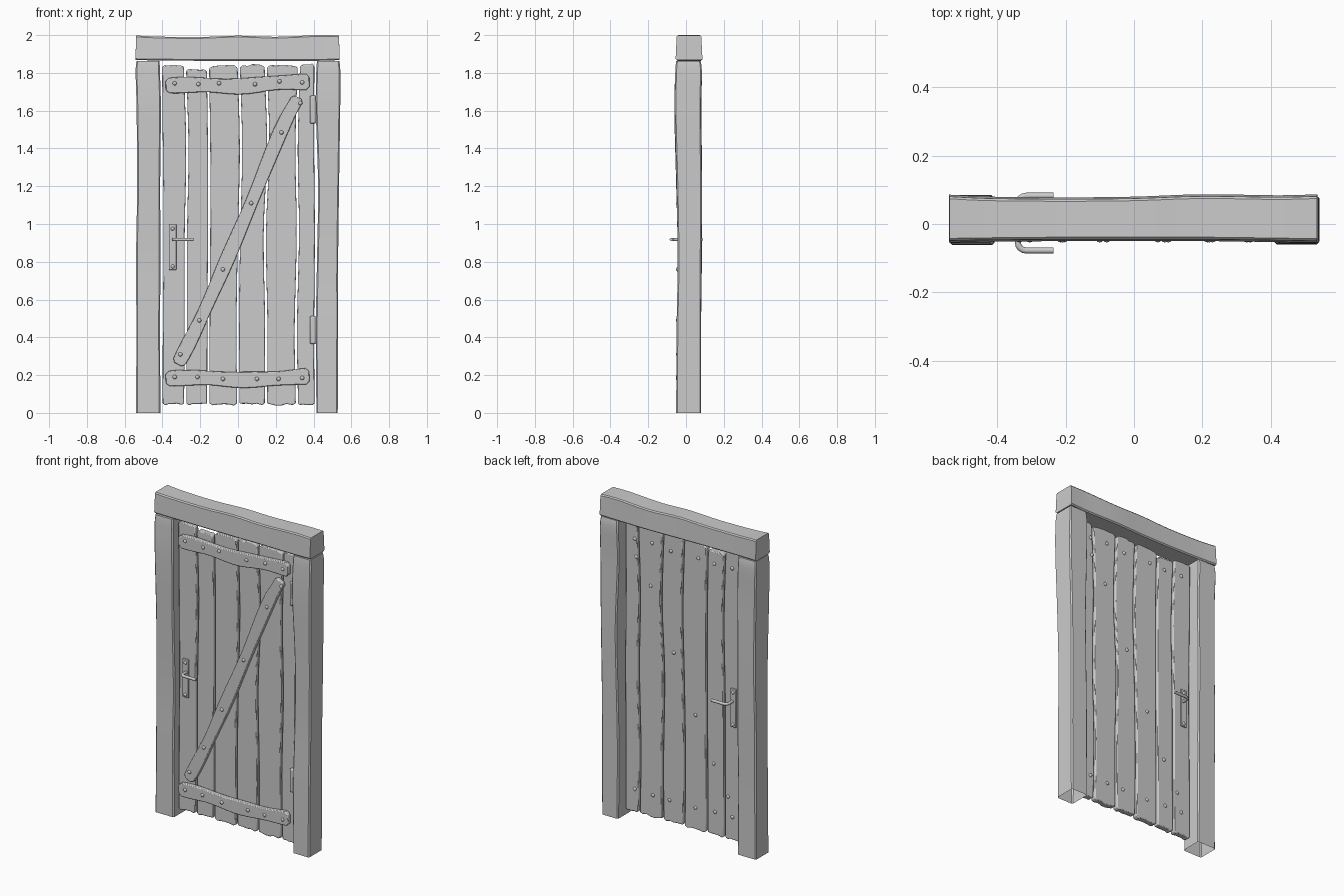
import bpy, bmesh, random
from math import sin, cos, pi
from mathutils import Vector, Matrix

if "Cube" in bpy.data.objects:
    bpy.data.objects.remove(bpy.data.objects["Cube"])

random.seed(4)
BACK, FRONT, BRACE = 0.02, -0.017, -0.045   # y of plank back, plank front, brace front


def finish(name, bm, bevel=0, angle=35):
    bmesh.ops.recalc_face_normals(bm, faces=bm.faces)
    me = bpy.data.meshes.new(name)
    bm.to_mesh(me)
    bm.free()
    ob = bpy.data.objects.new(name, me)
    bpy.context.collection.objects.link(ob)
    bpy.ops.object.select_all(action='DESELECT')
    ob.select_set(True)
    bpy.context.view_layer.objects.active = ob
    if bevel:
        m = ob.modifiers.new("bevel", 'BEVEL')
        m.width, m.segments, m.limit_method, m.angle_limit = bevel, 2, 'ANGLE', 0.8
    bpy.ops.object.shade_smooth_by_angle(angle=angle * pi / 180)
    return ob


def smooth_path(pts, n=4):
    """Catmull-Rom through tuples of any length."""
    out = []
    for i in range(len(pts) - 1):
        p = [pts[max(i - 1, 0)], pts[i], pts[i + 1], pts[min(i + 2, len(pts) - 1)]]
        for k in range(n):
            t = k / n
            out.append(tuple(0.5 * (2 * b + (c - a) * t + (2 * a - 5 * b + 4 * c - d) * t * t
                       + (3 * b - a - 3 * c + d) * t ** 3) for a, b, c, d in zip(*p)))
    return out + [pts[-1]]


def beam(name, stations, place, cap_start, c=0.007):
    """Chamfered beam lofted through (along, a0, a1, b0, b1) stations."""
    bm = bmesh.new()
    rings = []
    for s, a0, a1, b0, b1 in smooth_path(stations):
        sec = [(a0 + c, b0), (a1 - c, b0), (a1, b0 + c), (a1, b1 - c),
               (a1 - c, b1), (a0 + c, b1), (a0, b1 - c), (a0, b0 + c)]
        rings.append([bm.verts.new(place(s, a, b)) for a, b in sec])
    for r, q in zip(rings, rings[1:]):
        for i in range(8):
            bm.faces.new((r[i], r[(i + 1) % 8], q[(i + 1) % 8], q[i]))
    bm.faces.new(rings[-1])
    if cap_start:
        bm.faces.new(rings[0])
    return finish(name, bm)


def slab(name, outline, y0, y1, bevel):
    """Front-view outline extruded in depth."""
    bm = bmesh.new()
    f = bm.faces.new([bm.verts.new((x, y0, z)) for x, z in outline])
    g = bmesh.ops.extrude_face_region(bm, geom=[f])["geom"]
    bmesh.ops.translate(bm, vec=(0, y1 - y0, 0),
                        verts=[v for v in g if isinstance(v, bmesh.types.BMVert)])
    return finish(name, bm, bevel)


# Frame posts, open underneath
upright = lambda s, a, b: (a, b, s)
beam("left_post", [(0, -.54, -.41, -.05, .08), (.45, -.538, -.413, -.047, .08),
                   (.8, -.54, -.41, -.043, .084), (1.2, -.534, -.412, -.052, .085),
                   (1.6, -.537, -.408, -.062, .082), (1.8, -.542, -.413, -.057, .084),
                   (1.862, -.538, -.415, -.052, .078)], upright, False)
beam("right_post", [(0, .415, .528, -.052, .08), (.45, .412, .53, -.05, .08),
                    (.8, .418, .53, -.044, .082), (1.2, .424, .535, -.05, .084),
                    (1.6, .412, .541, -.06, .08), (1.8, .414, .542, -.057, .084),
                    (1.862, .418, .537, -.052, .078)], upright, False)

# Lintel, wider at its underside
lintel = beam("lintel", [(-.542, -.054, .086, 1.868, 1.998), (-.42, -.052, .08, 1.866, 1.992),
                         (-.2, -.05, .078, 1.864, 1.99), (0, -.05, .08, 1.863, 1.997),
                         (.2, -.05, .087, 1.864, 1.991), (.42, -.053, .084, 1.864, 2.0),
                         (.537, -.055, .087, 1.868, 1.998)], lambda s, a, b: (s, a, b), True)
for v in lintel.data.vertices:
    if v.co.z > 1.93:
        v.co.y = .014 + (v.co.y - .014) * .92
        v.co.x *= .997

# Planks with wavy gaps and ragged ends
LEVELS = [.05, .45, .95, 1.4, 1.83]
GAPS = [[-.405, -.404, -.4, -.404, -.408], [-.279, -.277, -.276, -.268, -.281],
        [-.157, -.156, -.153, -.153, -.159], [.002, -.002, .006, .016, .004],
        [.148, .15, .142, .16, .147], [.312, .306, .317, .31, .322],
        [.411, .409, .413, .409, .41]]
TOPS = [1.845, 1.822, 1.838, 1.842, 1.842, 1.846]
for i in range(6):
    left = smooth_path([(x + .006, z) for x, z in zip(GAPS[i], LEVELS)])
    right = smooth_path([(x - .006, z) for x, z in zip(GAPS[i + 1], LEVELS)])
    left[-1], right[-1] = (left[-1][0], TOPS[i] - .014), (right[-1][0], TOPS[i] - .012)

    def ragged(a, b, z):
        return [(a + (b - a) * t, z + random.uniform(-.007, .005)) for t in (.12, .32, .5, .7, .88)]
    outline = (left + ragged(left[-1][0], right[-1][0], TOPS[i]) + right[::-1]
               + ragged(right[0][0], left[0][0], .045))
    slab(f"plank_{i + 1}", outline, FRONT, BACK, .005)


# Cross braces and diagonal with rounded ends
def brace(name, centre, hw):
    pts = [Vector(p) for p in smooth_path(centre)]
    a, b = [], []
    for i, p in enumerate(pts):
        d = (pts[min(i + 1, len(pts) - 1)] - pts[max(i - 1, 0)]).normalized()
        n = Vector((-d.y, d.x))
        w = hw + .003 * sin(i * .9)
        if i in (0, len(pts) - 1):
            e = d * (-.018 if i == 0 else .018)
            a += [p + n * w, p + n * w * .6 + e][::1 if i else -1]
            b += [p - n * w, p - n * w * .6 + e][::1 if i else -1]
        else:
            a.append(p + n * w)
            b.append(p - n * w)
    slab(name, a + b[::-1], BRACE, FRONT, .005)


brace("top_brace", [(-.365, 1.733), (-.2, 1.737), (0, 1.728), (.2, 1.747), (.36, 1.752)], .04)
brace("bottom_brace", [(-.365, .182), (-.2, .187), (0, .175), (.2, .182), (.36, .194)], .04)
brace("diagonal_brace", [(-.31, .272), (-.205, .48), (-.08, .76), (.07, 1.11),
                         (.225, 1.49), (.31, 1.655)], .036)

# Nail heads on both sides of the door
NAILS = [(-.335, 1.745), (-.21, 1.74), (-.1, 1.745), (.09, 1.74), (.22, 1.755), (.34, 1.75),
         (-.335, .19), (-.215, .19), (-.08, .18), (.1, .18), (.215, .18), (.34, .185),
         (-.305, .31), (-.205, .49), (-.08, .76), (.07, 1.11), (.23, 1.485), (.33, 1.64)]


def studs(name, spots, r):
    bm = bmesh.new()
    for x, y, z in spots:
        bmesh.ops.create_uvsphere(bm, u_segments=12, v_segments=8, radius=r,
                                  matrix=Matrix.Translation((x, y, z)) @ Matrix.Diagonal((1, .8, 1, 1)))
    finish(name, bm)


studs("nails", [(x, y, z) for x, z in NAILS for y in (BRACE, BACK)], .011)


def box(name, x0, x1, y0, y1, z0, z1, bevel):
    slab(name, [(x0, z0), (x1, z0), (x1, z1), (x0, z1)], y0, y1, bevel)


# Hinges
for name, z in (("lower_hinge", .365), ("upper_hinge", 1.532)):
    box(name, .38, .416, -.037, -.008, z, z + .147, .008)

# Handles: plate, screws and bent lever, mirrored front and back
for side, face, s in (("front", FRONT, -1), ("back", BACK, 1)):
    box(side + "_handle_plate", -.366, -.326, *sorted((face, face + s * .01)), .757, .998, .003)
    studs(side + "_handle_screws", [(-.346, face + s * .01, z) for z in (.775, .975)], .01)
    end = .0025 + s * .08
    arc = [(-.316 - .024 * cos(t * pi / 8), end - s * .024 * (1 - sin(t * pi / 8))) for t in range(5)]
    path = [(-.34, face)] + arc + [(-.235, end)]
    bm = bmesh.new()
    rings = []
    for i, p in enumerate(path):
        d = (Vector(path[min(i + 1, 6)]) - Vector(path[max(i - 1, 0)])).normalized()
        rings.append([bm.verts.new((p[0] - d.y * .009 * cos(k * pi / 6),
                                    p[1] + d.x * .009 * cos(k * pi / 6),
                                    .918 + .009 * sin(k * pi / 6))) for k in range(12)])
    for r, q in zip(rings, rings[1:]):
        for k in range(12):
            bm.faces.new((r[k], r[(k + 1) % 12], q[(k + 1) % 12], q[k]))
    bm.faces.new(rings[0])
    bm.faces.new(rings[-1])
    finish(side + "_handle_lever", bm)
